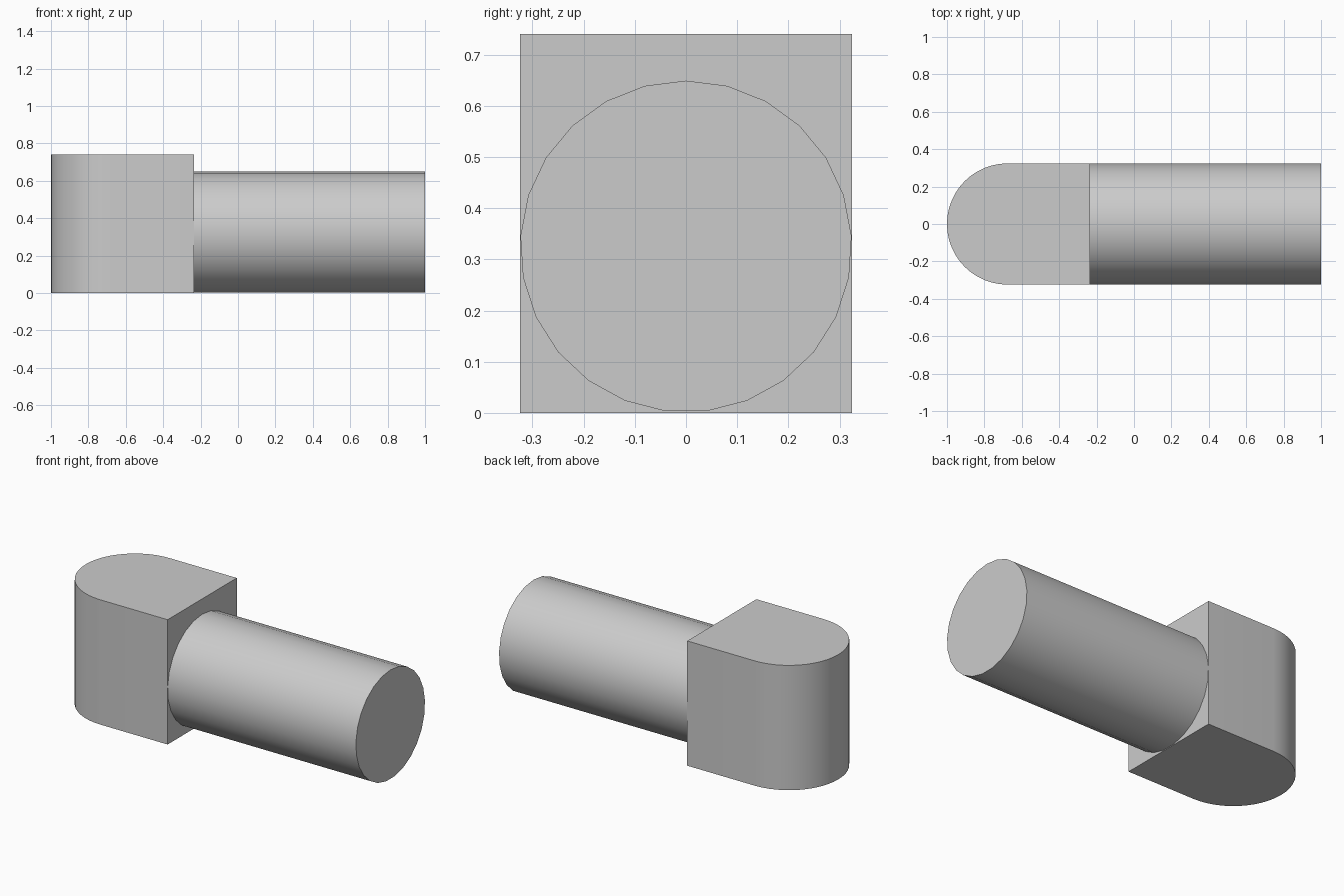
import bpy, bmesh
from math import pi, sin, cos, radians
from mathutils import Matrix, Vector

if "Cube" in bpy.data.objects:
    bpy.data.objects.remove(bpy.data.objects["Cube"])

grey = bpy.data.materials.new("light_grey")
grey.use_nodes = True
colour = (0.6, 0.6, 0.6, 1)
grey.diffuse_color = colour
grey.node_tree.nodes["Principled BSDF"].inputs["Base Color"].default_value = colour

RADIUS = 0.324
LEFT, JOINT, RIGHT = -1.0, -0.235, 1.0
HEIGHT = 0.74


def extruded(name, profile, offset):
    """Solid made by sweeping a closed profile along an offset."""
    bm = bmesh.new()
    face = bm.faces.new([bm.verts.new(p) for p in profile])
    swept = bmesh.ops.extrude_face_region(bm, geom=[face], use_keep_orig=True)
    verts = [g for g in swept["geom"] if isinstance(g, bmesh.types.BMVert)]
    bmesh.ops.translate(bm, verts=verts, vec=offset)
    bmesh.ops.recalc_face_normals(bm, faces=bm.faces)
    mesh = bpy.data.meshes.new(name)
    bm.to_mesh(mesh)
    bm.free()
    mesh.materials.append(grey)
    obj = bpy.data.objects.new(name, mesh)
    bpy.context.collection.objects.link(obj)
    bpy.ops.object.select_all(action="DESELECT")
    obj.select_set(True)
    bpy.context.view_layer.objects.active = obj
    bpy.ops.object.shade_smooth_by_angle(angle=radians(30))
    return obj


# Upright block with a half-round outer end
steps = 24
arc = [(LEFT + RADIUS - RADIUS * sin(pi * i / steps), RADIUS * cos(pi * i / steps), 0)
       for i in range(steps + 1)]
extruded("rounded_block", arc + [(JOINT, -RADIUS, 0), (JOINT, RADIUS, 0)], (0, 0, HEIGHT))

# Horizontal round shaft, with a vertex at its top
sides = 25
ring = [(JOINT, RADIUS * sin(2 * pi * i / sides), 0.325 + RADIUS * cos(2 * pi * i / sides))
        for i in range(sides)]
extruded("round_shaft", ring, (RIGHT - JOINT, 0, 0))
